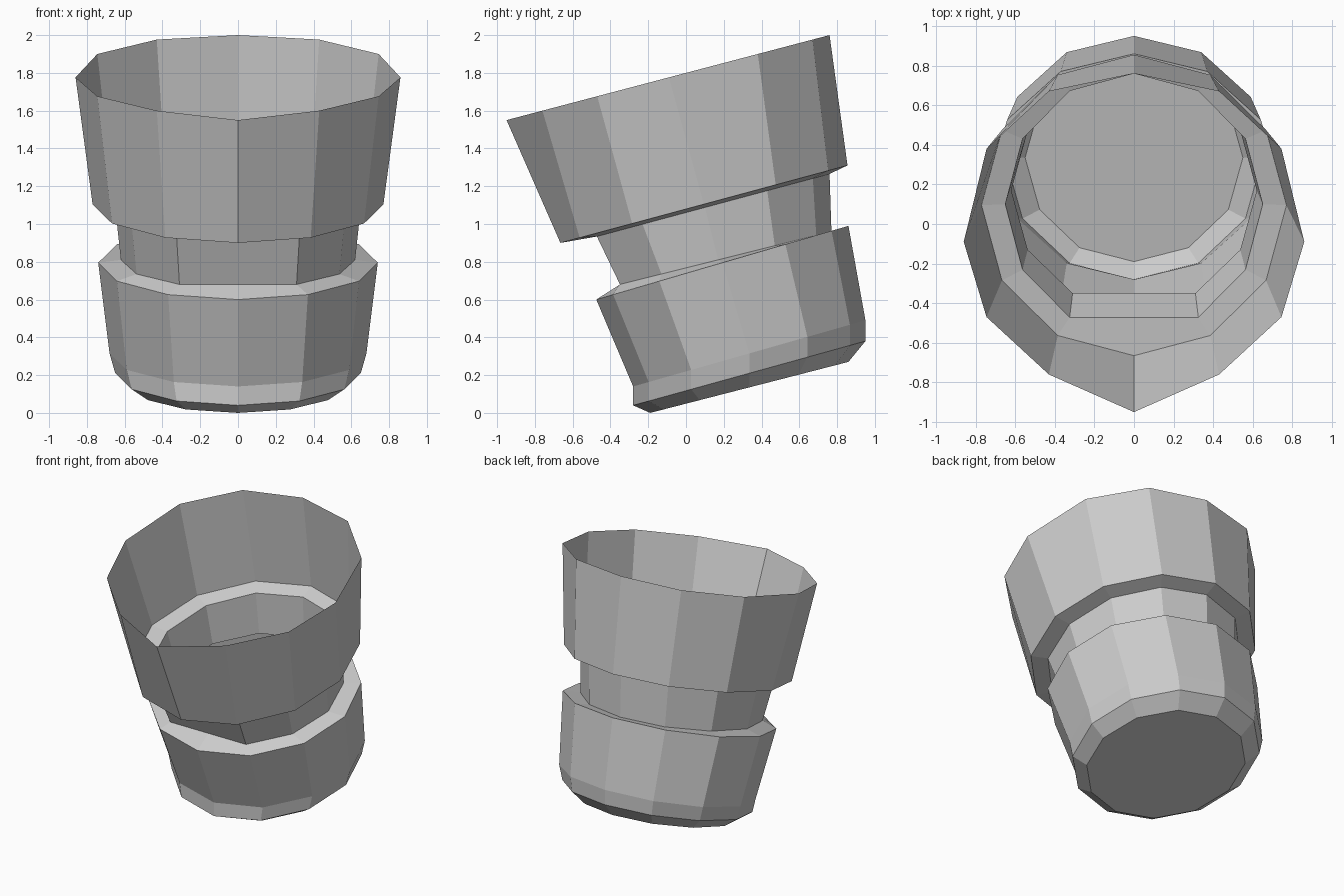
import bpy, bmesh, math

if "Cube" in bpy.data.objects:
    bpy.data.objects.remove(bpy.data.objects["Cube"])

N = 12


def ring(rx, y0, y1, z0, z1, flat=False, ys=None):
    """Tilted 12-gon from front (y0, z0) to back (y1, z1); flat removes the front point."""
    cy, ry = (y0 + y1) / 2, (y1 - y0) / 2
    limit = cy - ry * math.cos(math.pi / 6) if flat else y0
    pts = []
    for k in range(N):
        a = 2 * math.pi * k / N
        y = ys[min(k, N - k)] if ys else max(cy - ry * math.cos(a), limit)
        pts.append((rx * math.sin(a), y, z0 + (z1 - z0) * (y - y0) / (y1 - y0)))
    return pts


def loft(name, rings, floor=False):
    """Skin a stack of rings (bottom to top) into an open flat-shaded shell."""
    bm = bmesh.new()
    rows = [[bm.verts.new(p) for p in r] for r in rings]
    for a, b in zip(rows, rows[1:]):
        for k in range(N):
            j = (k + 1) % N
            bm.faces.new((a[k], a[j], b[j], b[k]))
    if floor:
        bm.faces.new(rows[0][::-1])
    mesh = bpy.data.meshes.new(name)
    bm.to_mesh(mesh)
    bm.free()
    obj = bpy.data.objects.new(name, mesh)
    bpy.context.collection.objects.link(obj)
    return obj


# Rings shared between neighbouring parts
neck_low = ring(0.62, -0.43, 0.77, 0.66, 0.96, flat=True)
neck_top = ring(0.65, -0.56, 0.76, 0.91, 1.265, flat=True)

# Base: flat tilted floor, chamfer, wall and shoulder
loft("base_cup", [
    ring(0.55, -0.19, 0.86, 0.0, 0.27),
    ring(0.65, -0.28, 0.95, 0.04, 0.38),
    ring(0.68, -0.28, 0.95, 0.14, 0.49),
    ring(0.74, -0.475, 0.86, 0.60, 0.99),
    neck_low,
], floor=True)

# Recessed neck with a flat front
loft("neck", [neck_low, neck_top])

# Upper flared band with its inner ledge
loft("upper_band", [
    neck_top,
    ring(0.77, -0.665, 0.855, 0.90, 1.31),
    ring(0.86, -0.95, 0.76, 1.55, 2.0,
         ys=(-0.95, -0.76, -0.47, -0.09, 0.38, 0.67, 0.76)),
])
